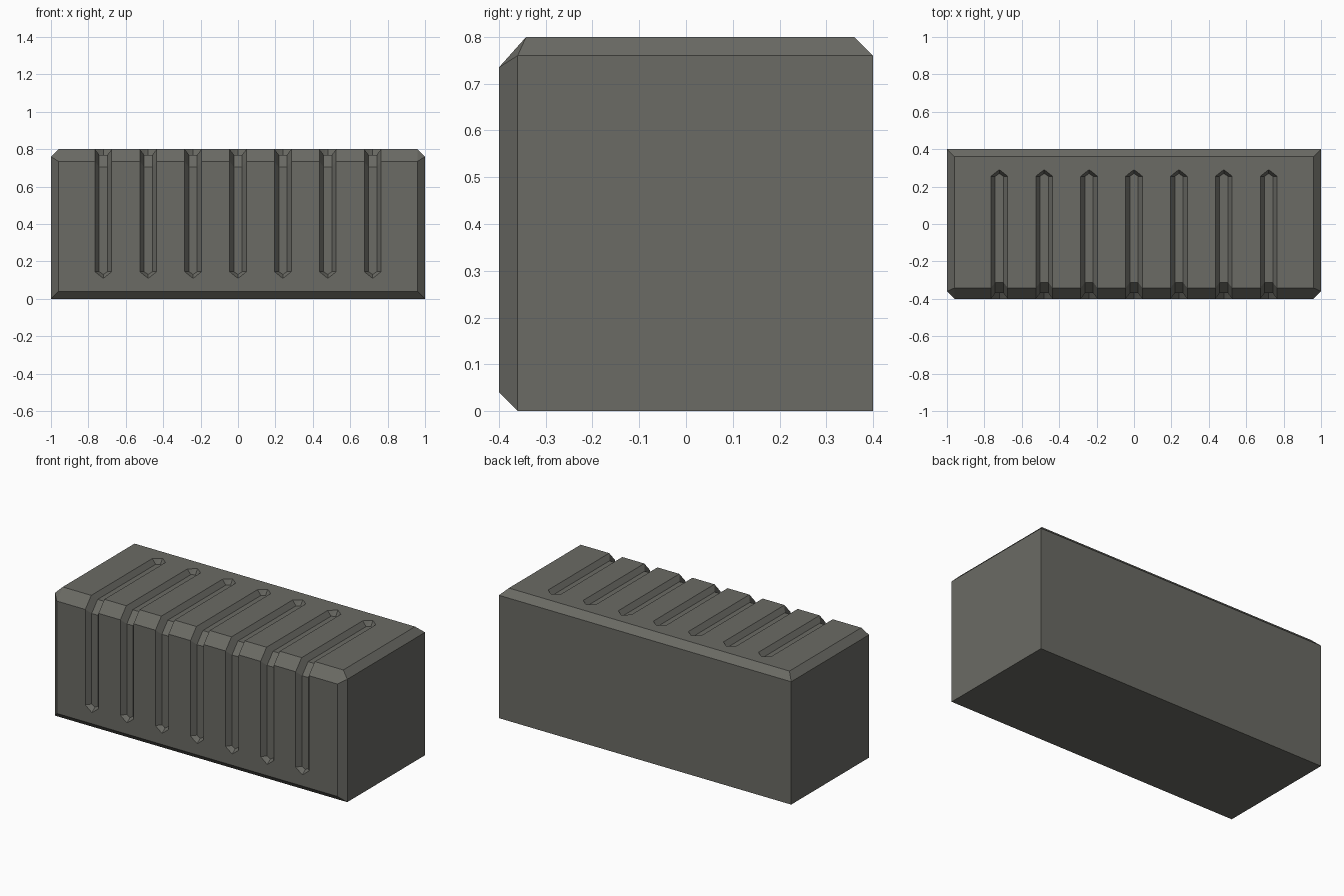
import bpy, bmesh

if "Cube" in bpy.data.objects:
    bpy.data.objects.remove(bpy.data.objects["Cube"])

grey = bpy.data.materials.new("dark warm grey")
grey.diffuse_color = (0.145, 0.145, 0.128, 1)
grey.use_nodes = True
grey.node_tree.nodes["Principled BSDF"].inputs["Base Color"].default_value = grey.diffuse_color


def make_object(name, bm):
    bmesh.ops.recalc_face_normals(bm, faces=bm.faces)
    mesh = bpy.data.meshes.new(name)
    bm.to_mesh(mesh)
    bm.free()
    mesh.materials.append(grey)
    obj = bpy.data.objects.new(name, mesh)
    bpy.context.collection.objects.link(obj)
    return obj


# Chamfered block: side outline at x = 1, inset outline at x = 0.96
bm = bmesh.new()
outlines = {
    1.0: [(-0.36, 0), (0.4, 0), (0.4, 0.76), (-0.36, 0.76)],
    0.96: [(-0.4, 0.04), (-0.4, 0.735), (-0.342, 0.8), (0.36, 0.8)],
}
for x, outline in outlines.items():
    for y, z in outline:
        for side in (-1, 1):
            bm.verts.new((side * x, y, z))
bmesh.ops.convex_hull(bm, input=bm.verts)
bmesh.ops.dissolve_limit(bm, angle_limit=0.01, verts=bm.verts, edges=bm.edges)
block = make_object("block", bm)

# Groove cutters: trapezoid section swept up the front and over the top
bm = bmesh.new()
# (floor y, floor z, outer y, outer z) along the path
stations = [
    (-0.37, 0.145, -0.43, 0.145),
    (-0.37, 0.705, -0.43, 0.765),
    (-0.312, 0.77, -0.372, 0.83),
    (0.255, 0.77, 0.255, 0.83),
]
# pointed ends
tips = [(-0.37, 0.13, -0.43, 0.09), (0.27, 0.77, 0.31, 0.83)]
FLOOR, OUTER = 0.022, 0.068

for i in range(-3, 4):
    cx = i * 0.24
    rings = []
    for fy, fz, oy, oz in stations:
        rings.append([bm.verts.new(p) for p in (
            (cx - FLOOR, fy, fz), (cx + FLOOR, fy, fz),
            (cx + OUTER, oy, oz), (cx - OUTER, oy, oz))])
    for a, b in zip(rings, rings[1:]):
        for k in range(4):
            n = (k + 1) % 4
            bm.faces.new((a[k], a[n], b[n], b[k]))
    for ring, (fy, fz, oy, oz) in zip((rings[0], rings[-1]), tips):
        tf = bm.verts.new((cx, fy, fz))
        to = bm.verts.new((cx, oy, oz))
        bm.faces.new((ring[0], ring[1], tf))
        bm.faces.new((ring[2], ring[3], to))
        for f, o in ((ring[1], ring[2]), (ring[0], ring[3])):
            bm.faces.new((f, o, to))
            bm.faces.new((f, to, tf))
cutter = make_object("groove_cutter", bm)
cutter.hide_render = True

# Cut the grooves
mod = block.modifiers.new("grooves", "BOOLEAN")
mod.object = cutter
mod.operation = "DIFFERENCE"
mod.solver = "EXACT"
bpy.context.view_layer.objects.active = block
block.select_set(True)
bpy.ops.object.modifier_apply(modifier=mod.name)
bpy.data.objects.remove(cutter, do_unlink=True)
